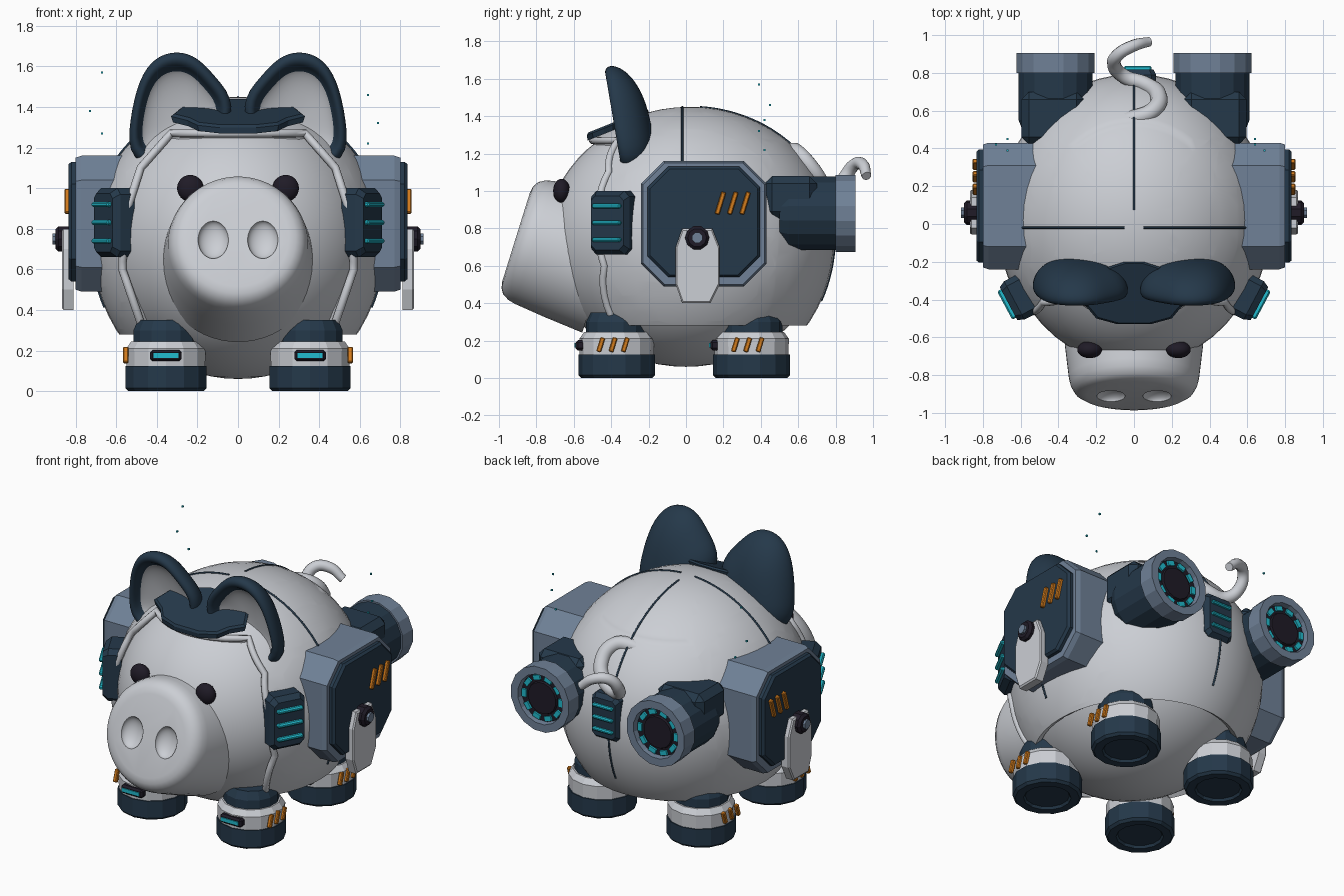
import bpy, bmesh
from math import sin, cos, pi, sqrt, radians
from mathutils import Matrix, Vector

if "Cube" in bpy.data.objects:
    bpy.data.objects.remove(bpy.data.objects["Cube"])


def material(name, *rgb):
    m = bpy.data.materials.new(name)
    m.use_nodes = True
    m.diffuse_color = (*rgb, 1)
    m.node_tree.nodes["Principled BSDF"].inputs["Base Color"].default_value = (*rgb, 1)
    return m


LIGHT = material("light grey", .6, .62, .66)
NAVY = material("dark navy", .018, .04, .068)
STEEL = material("blue grey", .16, .22, .31)
ORANGE = material("orange", .65, .2, .012)
CYAN = material("cyan", .015, .5, .62)
BLACK = material("near black", .014, .011, .02)

T = Matrix.Translation
SIDE = Matrix(((0, 0, 1, 0), (1, 0, 0, 0), (0, 1, 0, 0), (0, 0, 0, 1)))  # (u,v,w) -> (y,z,x)
REAR = Matrix.Rotation(-pi / 2, 4, 'X')  # local z -> +y


def activate(obj):
    bpy.ops.object.select_all(action='DESELECT')
    obj.select_set(True)
    bpy.context.view_layer.objects.active = obj


def modify(obj, kind, **props):
    mod = obj.modifiers.new(kind, kind)
    for key, value in props.items():
        setattr(mod, key, value)
    activate(obj)
    bpy.ops.object.modifier_apply(modifier=mod.name)


def smooth(obj, angle):
    activate(obj)
    bpy.ops.object.shade_smooth_by_angle(angle=radians(angle))


def add(name, bm, mats, angle=0, mirror=False, matrix=Matrix()):
    bmesh.ops.recalc_face_normals(bm, faces=bm.faces)
    me = bpy.data.meshes.new(name)
    bm.to_mesh(me)
    bm.free()
    me.transform(matrix)
    obj = bpy.data.objects.new(name, me)
    bpy.context.collection.objects.link(obj)
    for m in mats if isinstance(mats, list) else [mats]:
        me.materials.append(m)
    if mirror:
        modify(obj, 'MIRROR', use_mirror_merge=False)
    if angle:
        smooth(obj, angle)
    return obj


def loft(name, rings, mats, split=None, **kw):
    """Skin a stack of closed rings; levels from split on take the second material."""
    bm = bmesh.new()
    rows = [[bm.verts.new(p) for p in ring] for ring in rings]
    n = len(rows[0])
    for k, (a, b) in enumerate(zip(rows, rows[1:])):
        for i in range(n):
            f = bm.faces.new((a[i], a[(i + 1) % n], b[(i + 1) % n], b[i]))
            f.material_index = int(split is not None and k >= split)
    bm.faces.new(rows[0])
    bm.faces.new(rows[-1]).material_index = int(split is not None)
    return add(name, bm, mats, **kw)


def lathe(name, profile, sides, mats, **kw):
    turn = [2 * pi * (i + .5) / sides for i in range(sides)]
    return loft(name, [[(r * cos(a), r * sin(a), z) for a in turn] for r, z in profile], mats, **kw)


def prism(name, outline, levels, mats, **kw):
    c = sum((Vector(p) for p in outline), Vector((0, 0))) / len(outline)
    return loft(name, [[(*(c + (Vector(p) - c) * s), w) for p in outline] for w, s in levels], mats, **kw)


def octagon(u0, u1, v0, v1, c):
    return [(u0 + c, v0), (u1 - c, v0), (u1, v0 + c), (u1, v1 - c),
            (u1 - c, v1), (u0 + c, v1), (u0, v1 - c), (u0, v0 + c)]


def box(name, size, mats, matrix, bevel=0, **kw):
    bm = bmesh.new()
    bmesh.ops.create_cube(bm, size=1, matrix=Matrix.Diagonal((*size, 1)))
    if bevel:
        bmesh.ops.bevel(bm, geom=bm.edges[:], offset=bevel, segments=1, affect='EDGES')
    return add(name, bm, mats, matrix=matrix, **kw)


def ball(size, matrix=Matrix()):
    bm = bmesh.new()
    bmesh.ops.create_uvsphere(bm, u_segments=48, v_segments=32, radius=1)
    bm.transform(matrix @ Matrix.Diagonal((*size, 1)))
    return bm


def tube(name, points, radii, mat, kind='POLY'):
    cu = bpy.data.curves.new(name, 'CURVE')
    cu.dimensions, cu.bevel_depth, cu.bevel_resolution, cu.use_fill_caps = '3D', 1, 3, True
    sp = cu.splines.new(kind)
    pts = sp.bezier_points if kind == 'BEZIER' else sp.points
    pts.add(len(points) - 1)
    for i, (p, co) in enumerate(zip(pts, points)):
        p.co = co if kind == 'BEZIER' else (*co, 1)
        p.radius = radii[i] if isinstance(radii, list) else radii
        if kind == 'BEZIER':
            p.handle_left_type = p.handle_right_type = 'AUTO'
    obj = bpy.data.objects.new(name, cu)
    bpy.context.collection.objects.link(obj)
    cu.materials.append(mat)
    activate(obj)
    bpy.ops.object.convert(target='MESH')
    smooth(bpy.context.object, 50)


# Inner body and outer shell with a face opening
add("inner_body", ball((.69, .75, .68), T((0, 0, .74))), LIGHT, angle=60)
RX, RY, CY, CZ = .725, .775, .02, .75


def height(s):
    return CZ + s * (.7 if s > 0 else .8)


bm = ball((1, 1, 1))
for v in bm.verts:
    v.co = (v.co.x * RX, CY + v.co.y * RY, height(v.co.z))
opening = [(0, 1.27), (.33, 1.27), (.48, 1.1), (.56, .85), (.57, .6), (.46, .28)]
edges = [(Vector((a[0], 0, a[1])), Vector((b[1] - a[1], 0, a[0] - b[0]))) for a, b in zip(opening, opening[1:])]
for co, no in edges:
    for s in (1, -1):
        flip = Vector((s, 1, 1))
        bmesh.ops.bisect_plane(bm, geom=bm.verts[:] + bm.edges[:] + bm.faces[:], plane_co=co * flip, plane_no=no * flip)
bmesh.ops.bisect_plane(bm, geom=bm.verts[:] + bm.edges[:] + bm.faces[:], plane_co=(0, 0, .28),
                       plane_no=(0, 0, 1), clear_inner=True)
hole = []
for f in bm.faces:
    c = f.calc_center_median()
    p = Vector((abs(c.x), 0, c.z))
    if c.y < 0 and all(no.dot(p - co) > 0 for co, no in edges):
        hole.append(f)
bmesh.ops.delete(bm, geom=hole, context='FACES')
shell = add("outer_shell", bm, LIGHT)
modify(shell, 'SOLIDIFY', thickness=.04, offset=-1)
smooth(shell, 40)

# Raised rim round the face opening
half = [Vector(a).lerp(Vector(b), t / 6) for a, b in zip(opening, opening[1:]) for t in range(6)] + [Vector(opening[-1])]
rim = []
for x, z in [(-p.x, p.y) for p in half[:0:-1]] + [tuple(p) for p in half]:
    rz = .7 if z > CZ else .8
    rim.append((x, CY - RY * sqrt(max(0, 1 - (x / RX) ** 2 - ((z - CZ) / rz) ** 2)), z))
tube("face_rim", rim, .02, LIGHT)

# Panel seams
arc = [radians(86 - 3 * i) for i in range(38)]
tube("back_seam", [(0, CY + RY * cos(a), height(sin(a))) for a in arc], .006, NAVY)
for s, side in ((1, "left"), (-1, "right")):
    tube(side + "_seam", [(s * RX * cos(a), -.02, height(sin(a))) for a in arc], .006, NAVY)

# Snout with sunken nostrils
tilt = T((0, -.555, .645)) @ Matrix.Rotation(radians(72.7), 4, 'X')
snout = lathe("snout", [(.385, -.12), (.365, .1), (.345, .27), (.335, .31), (.315, .345), (.285, .363), (.25, .37)],
              48, LIGHT, matrix=tilt)
for s in (1, -1):
    cutter = add("nostril_cutter", ball((.075, .097, .05), tilt @ T((s * .122, -.01, .375))), LIGHT)
    modify(snout, 'BOOLEAN', object=cutter, operation='DIFFERENCE', solver='EXACT')
    bpy.data.objects.remove(cutter)
smooth(snout, 35)
add("eyes", ball((.065, .045, .065), T((.235, -.665, 1.0))), BLACK, angle=60, mirror=True)

# Ears: dark back and rim, pale hollow front
ear = [(.55, 1.12), (.535, 1.34), (.49, 1.54), (.41, 1.65), (.3, 1.68), (.2, 1.65), (.11, 1.55), (0, 1.42), (.08, 1.2), (.3, 1.08)]
levels = [(.1, .13), (.5, .12), (.85, .07), (1, 0), (1, -.05), (.9, -.075), (.8, -.06), (.76, -.02), (.5, .01), (.1, .02)]
ears = loft("ears", [[(.3 + (x - .3) * s, -.29 - .17 * (1.33 + (z - 1.33) * s - 1.2) + dy, 1.33 + (z - 1.33) * s)
                      for x, z in ear] for s, dy in levels], [NAVY, LIGHT], split=7, mirror=True)
modify(ears, 'SUBSURF', levels=2)
smooth(ears, 60)

# Brow plate
brow = [(.09, -.53), (.2, -.5), (.25, -.44), (.33, -.39), (.27, -.27), (.05, -.2)]
brow += [(-x, y) for x, y in brow[::-1]]
slope = Matrix(((1, 0, 0, 0), (0, 1, 0, 0), (0, .4, 1, 1.51), (0, 0, 0, 1)))
prism("brow_plate", brow, [(-.03, .97), (0, 1), (.012, .95)], NAVY, matrix=slope)

# Curly tail
tube("tail", [(-.11, .55, 1.17), (0, .56, 1.21), (.1, .6, 1.2), (.13, .68, 1.11), (.06, .74, 1.02), (-.05, .78, 1.0),
              (-.105, .84, 1.06), (-.08, .9, 1.14), (0, .945, 1.14), (.08, .965, 1.08)],
     [.035, .045, .045, .045, .043, .04, .037, .034, .032, .026], LIGHT, 'BEZIER')


# Slanted warning bars
def warning_bars(name, x, y, z, length):
    for i in (-1, 0, 1):
        box(name, (.025, .026, length), ORANGE, T((x, y + i * .066, z)) @ Matrix.Rotation(-.3, 4, 'X'), .005, mirror=True)


# Side pods with hinged lever
prism("side_pods", octagon(-.24, .43, .49, 1.16, .12), [(.48, 1), (.77, 1), (.8, .97)], STEEL, matrix=SIDE, mirror=True)
prism("pod_plates", octagon(-.205, .395, .54, 1.13, .11), [(.79, 1), (.82, 1), (.835, .96)], NAVY, matrix=SIDE, mirror=True)
warning_bars("pod_bars", .842, .25, .935, .125)
lever = [(-.02, .4), (.13, .4), (.18, .5), (.18, .7), (.14, .8), (-.02, .8), (-.055, .7), (-.055, .5)]
prism("levers", lever, [(.81, 1), (.86, 1), (.868, .95)], LIGHT, matrix=SIDE, mirror=True)
pivot = T((0, .06, .75)) @ Matrix.Rotation(pi / 2, 4, 'Y')
lathe("pivots", [(.065, .83), (.065, .885), (.05, .9)], 10, BLACK, matrix=pivot, mirror=True)
lathe("pivot_bolts", [(.03, .88), (.03, .915)], 8, STEEL, matrix=pivot, mirror=True)


# Glowing vents
def vent(name, place, mirror):
    prism(name, octagon(-.115, .115, -.17, .17, .03), [(-.07, 1), (.01, 1), (.045, .85)], NAVY,
          matrix=place @ SIDE, mirror=mirror)
    for z in (-.09, 0, .09):
        box(name + "_light", (.035, .17, .025), CYAN, place @ T((.05, 0, z)), .008, mirror=mirror)


vent("front_vents", T((.625, -.4, .83)) @ Matrix.Rotation(radians(-28), 4, 'Z'), True)
vent("rear_vent", T((.02, .78, .83)) @ Matrix.Rotation(pi / 2, 4, 'Z') @ Matrix.Scale(.85, 4), False)

# Thrusters
axis = T((.415, 0, .88)) @ REAR
lathe("thruster_bodies", [(.18, .5), (.2, .55), (.2, .82)], 16, NAVY, matrix=axis, mirror=True)
lathe("thruster_rings", [(.21, .8), (.21, .905), (.16, .905), (.155, .86)], 16, STEEL, matrix=axis, mirror=True)
lathe("thruster_cores", [(.153, .84), (.153, .872), (.105, .872), (.1, .885)], 16, BLACK, matrix=axis, mirror=True)
for i in range(10):
    spot = axis @ Matrix.Rotation(i * pi / 5, 4, 'Z') @ T((.13, 0, .875))
    box("thruster_light", (.03, .05, .02), CYAN, spot, mirror=True)
box("thruster_mounts", (.33, .28, .23), NAVY, T((.43, .56, .965)), .04, mirror=True)

# Legs
for y, end in ((-.37, "front"), (.35, "rear")):
    place = T((.355, y, 0))
    lathe(end + "_feet", [(.13, .015), (.14, 0), (.19, 0), (.205, .015), (.205, .125)], 14, NAVY, matrix=place, mirror=True)
    lathe(end + "_cuffs", [(.198, .12), (.2, .21), (.175, .245)], 14, LIGHT, matrix=place, mirror=True)
    lathe(end + "_knees", [(.165, .2), (.165, .3), (.14, .35)], 14, NAVY, matrix=place, mirror=True)
    box(end + "_leg_lamps", (.155, .05, .055), BLACK, place @ T((0, -.195, .175)), .012, mirror=True)
    box(end + "_leg_lights", (.125, .012, .025), CYAN, place @ T((0, -.22, .175)), mirror=True)
    warning_bars(end + "_leg_bars", .553, y - .02, .178, .08)

# Floating sparks
for spot in ((-.67, .39, 1.57), (.64, .45, 1.46), (-.73, .42, 1.38), (.69, .39, 1.32), (-.67, .45, 1.27), (.64, .42, 1.22)):
    box("spark", (.01, .01, .01), CYAN, T(spot))
